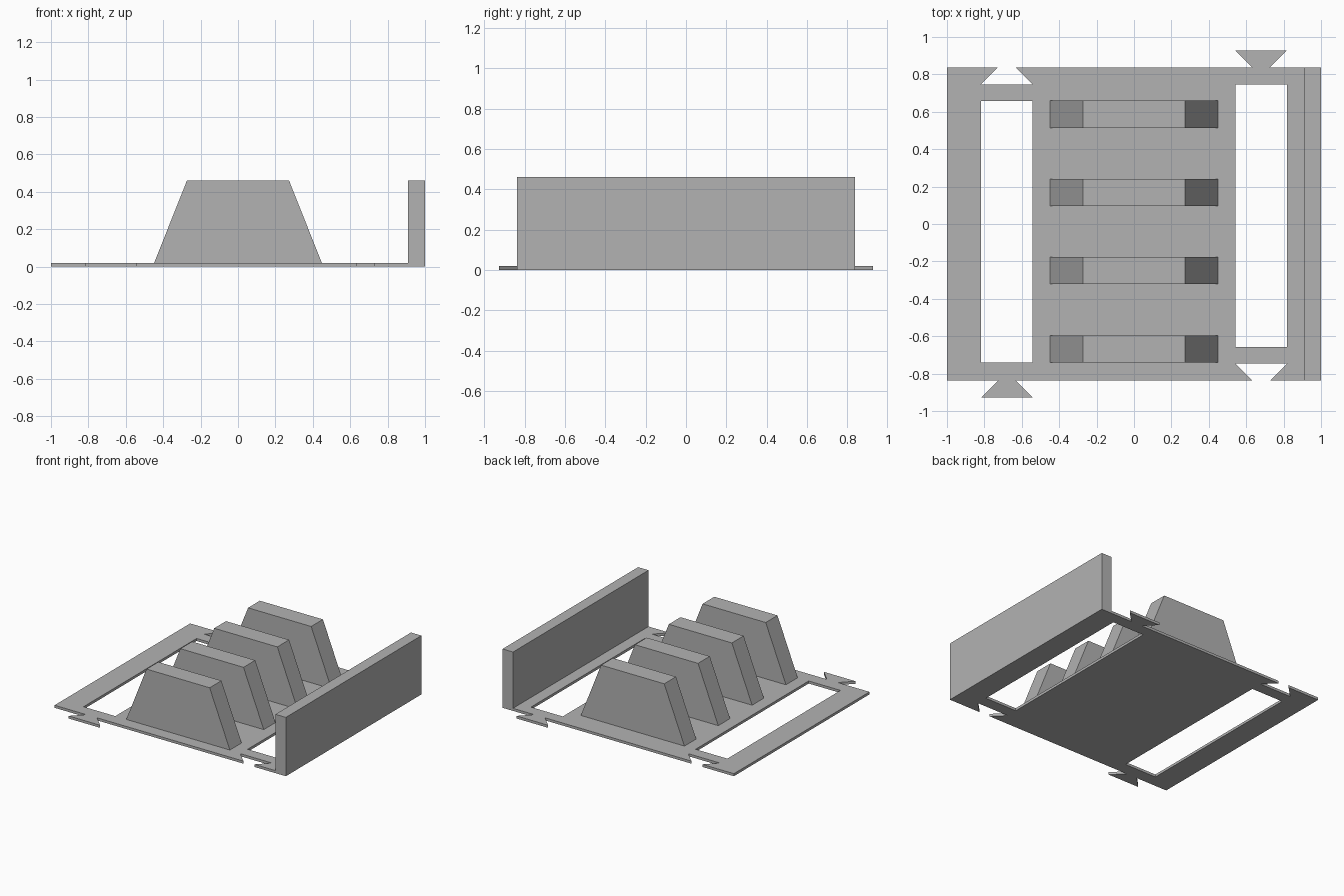
import bpy
import bmesh

cube = bpy.data.objects.get("Cube")
if cube:
    bpy.data.objects.remove(cube, do_unlink=True)

grey = bpy.data.materials.new("plain grey")
grey.use_nodes = True
colour = (0.45, 0.45, 0.45, 1)
grey.diffuse_color = colour
grey.node_tree.nodes["Principled BSDF"].inputs["Base Color"].default_value = colour

THICK, HEIGHT, EDGE, TIP = 0.02, 0.46, 0.837, 0.927


def add_object(name, bm):
    bmesh.ops.recalc_face_normals(bm, faces=bm.faces)
    mesh = bpy.data.meshes.new(name)
    bm.to_mesh(mesh)
    bm.free()
    mesh.materials.append(grey)
    obj = bpy.data.objects.new(name, mesh)
    bpy.context.collection.objects.link(obj)


def prism(name, loops, offset):
    """Fill flat loops (the first is the outline, the rest holes) and extrude."""
    bm = bmesh.new()
    edges = []
    for loop in loops:
        verts = [bm.verts.new(p) for p in loop]
        edges += [bm.edges.new((a, b)) for a, b in zip(verts, verts[1:] + verts[:1])]
    bmesh.ops.triangle_fill(bm, edges=edges, use_beauty=True, normal=offset)
    result = bmesh.ops.extrude_face_region(bm, geom=bm.faces[:], use_keep_orig=True)
    top = [v for v in result["geom"] if isinstance(v, bmesh.types.BMVert)]
    bmesh.ops.translate(bm, verts=top, vec=offset)
    add_object(name, bm)


def rect(x0, x1, y0, y1, z=0):
    return [(x0, y0, z), (x1, y0, z), (x1, y1, z), (x0, y1, z)]


def dovetail(x, y_neck, y_wide):
    """Flared joint, listed in order of rising x."""
    return [(x - 0.047, y_neck, 0), (x - 0.137, y_wide, 0),
            (x + 0.137, y_wide, 0), (x + 0.047, y_neck, 0)]


# Base plate: tails and sockets on the front and back edges, two long windows
JOINT = 0.68
depth = TIP - EDGE
front = dovetail(-JOINT, -EDGE, -TIP) + dovetail(JOINT, -EDGE, depth - EDGE)
back = dovetail(-JOINT, EDGE, EDGE - depth) + dovetail(JOINT, EDGE, TIP)
outline = ([(-1, -EDGE, 0)] + front + [(1, -EDGE, 0), (1, EDGE, 0)]
           + back[::-1] + [(-1, EDGE, 0)])
windows = [rect(-0.818, -0.543, -0.74, 0.657), rect(0.543, 0.818, -0.657, 0.747)]
prism("base_plate", [outline] + windows, (0, 0, THICK))

# Side wall
prism("side_wall", [rect(0.91, 1, -EDGE, EDGE, THICK)], (0, 0, HEIGHT - THICK))

# Four evenly spaced tapered ribs
for i in range(4):
    y = -0.74 + i * 0.418
    profile = [(-0.448, y, THICK), (0.448, y, THICK),
               (0.273, y, HEIGHT), (-0.273, y, HEIGHT)]
    prism(f"rib_{i + 1}", [profile], (0, 0.145, 0))
